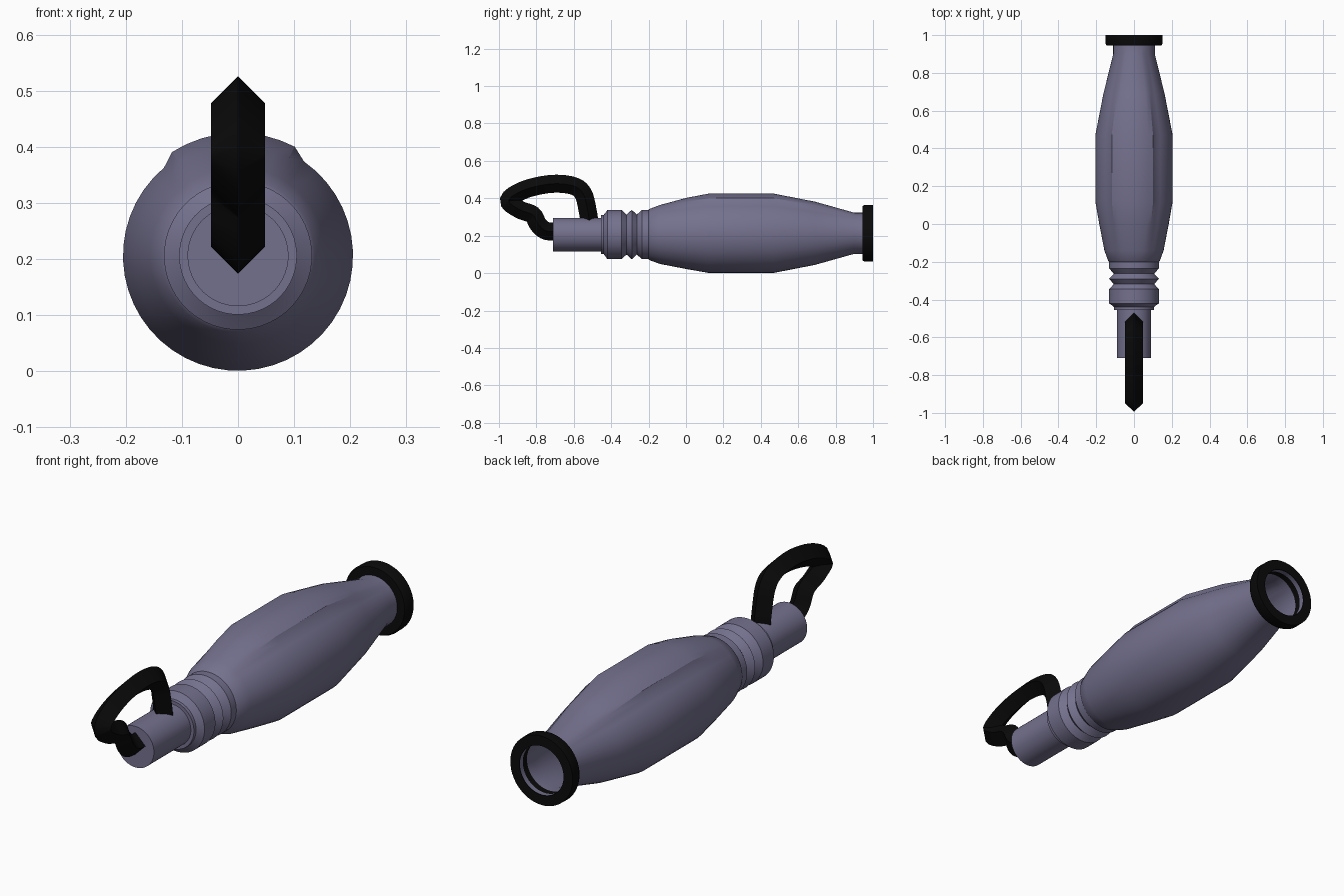
import bpy, bmesh, math
from mathutils import Vector

if "Cube" in bpy.data.objects:
    bpy.data.objects.remove(bpy.data.objects["Cube"])

AXIS_Z = 0.206


def material(name, rgb):
    m = bpy.data.materials.new(name)
    m.diffuse_color = (*rgb, 1)
    m.use_nodes = True
    m.node_tree.nodes["Principled BSDF"].inputs["Base Color"].default_value = m.diffuse_color
    return m


METAL = material("violet grey", (0.175, 0.165, 0.27))
BLACK = material("black", (0.003, 0.003, 0.003))


def skin(name, rings, mat, cap_start=False, cap_end=False, loop=False, angle=30):
    """Join equal-length closed rings of points into a surface."""
    bm = bmesh.new()
    vs = [[bm.verts.new(p) for p in ring] for ring in rings]
    pairs = list(zip(vs, vs[1:]))
    if loop:
        pairs.append((vs[-1], vs[0]))
    n = len(vs[0])
    for a, b in pairs:
        for i in range(n):
            j = (i + 1) % n
            bm.faces.new((a[i], a[j], b[j], b[i]))
    if cap_start:
        bm.faces.new(vs[0])
    if cap_end:
        bm.faces.new(vs[-1])
    bmesh.ops.recalc_face_normals(bm, faces=bm.faces)
    me = bpy.data.meshes.new(name)
    bm.to_mesh(me)
    bm.free()
    me.materials.append(mat)
    ob = bpy.data.objects.new(name, me)
    bpy.context.collection.objects.link(ob)
    bpy.ops.object.select_all(action='DESELECT')
    ob.select_set(True)
    bpy.context.view_layer.objects.active = ob
    bpy.ops.object.shade_smooth_by_angle(angle=math.radians(angle))
    return ob


def circle(y, r, cz=AXIS_Z, raise_top=0.0, n=48):
    """Ring around the y axis, with an optional raised band on the top."""
    pts = []
    for i in range(n):
        a = 360 * i / n
        if a > 180:
            a -= 360
        rr = r + (raise_top if abs(a) < 31 else 0)
        t = math.radians(a - 2.5)
        pts.append((rr * math.sin(t), y, cz + rr * math.cos(t)))
    return pts


# Handle: plug, grooved collar and swollen grip, open at the back
# (y, radius, centre height, raised band height)
Z = AXIS_Z
profile = [
    (-0.71, 0.09, Z, 0), (-0.455, 0.09, Z, 0), (-0.455, 0.105, Z, 0),
    (-0.44, 0.105, Z, 0), (-0.43, 0.118, Z, 0), (-0.42, 0.132, Z, 0),
    (-0.345, 0.132, Z, 0), (-0.318, 0.107, Z, 0), (-0.29, 0.132, Z, 0),
    (-0.263, 0.107, Z, 0), (-0.235, 0.132, Z, 0), (-0.2, 0.132, Z, 0),
    (-0.195, 0.137, Z, 0), (-0.14, 0.157, Z, 0.001), (0.0, 0.184, Z, 0.012),
    (0.12, 0.205, Z, 0.014), (0.47, 0.205, Z, 0.014), (0.69, 0.162, Z, 0.014),
    (0.9, 0.11, 0.213, 0), (0.95, 0.11, 0.213, 0), (0.998, 0.106, 0.213, 0),
]
skin("handle", [circle(*p) for p in profile], METAL, cap_start=True)

# Black end ring
ring = [(0.945, 0.109), (0.945, 0.146), (0.957, 0.152), (1.0, 0.151), (1.0, 0.107)]
skin("end_ring", [circle(y, r, 0.213) for y, r in ring], BLACK, loop=True)

# Black wrist loop: diamond section swept along a smooth path (y, z)
path = [Vector(p) for p in [
    (-0.515, 0.26), (-0.525, 0.33), (-0.55, 0.425), (-0.605, 0.467), (-0.72, 0.477),
    (-0.86, 0.447), (-0.948, 0.39), (-0.89, 0.34), (-0.82, 0.312),
    (-0.79, 0.26), (-0.745, 0.225), (-0.66, 0.222)]]


def spline(pts, steps=5):
    ext = [2 * pts[0] - pts[1]] + pts + [2 * pts[-1] - pts[-2]]
    out = []
    for a, b, c, d in zip(ext, ext[1:], ext[2:], ext[3:]):
        for k in range(steps):
            t = k / steps
            out.append(0.5 * (2 * b + (c - a) * t + (2 * a - 5 * b + 4 * c - d) * t * t
                              + (3 * b - a - 3 * c + d) * t ** 3))
    return out + [pts[-1]]


R = 0.048
line = spline(path)
sections = []
for i, p in enumerate(line):
    d = (line[min(i + 1, len(line) - 1)] - line[max(i - 1, 0)]).normalized()
    n = Vector((-d.y, d.x)) * R
    sections.append([(0, p.x + n.x, p.y + n.y), (R, p.x, p.y),
                     (0, p.x - n.x, p.y - n.y), (-R, p.x, p.y)])
skin("wrist_loop", sections, BLACK, cap_start=True, cap_end=True, angle=60)
